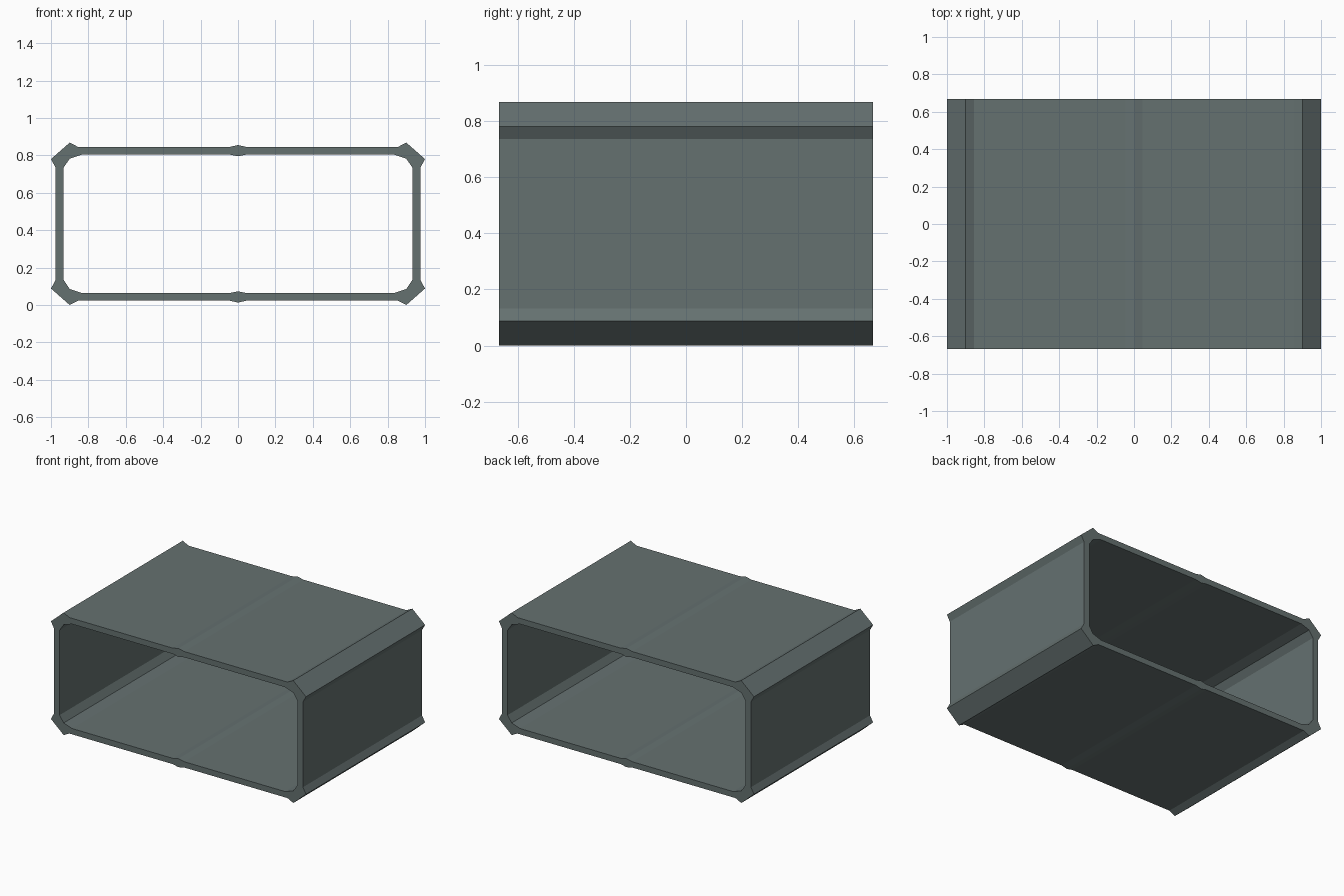
import bpy
import bmesh

if "Cube" in bpy.data.objects:
    bpy.data.objects.remove(bpy.data.objects["Cube"])

HALF_DEPTH = 0.667
MID_Z = 0.434

mat = bpy.data.materials.new("dark grey")
mat.diffuse_color = (0.13, 0.165, 0.163, 1)
mat.use_nodes = True
mat.node_tree.nodes["Principled BSDF"].inputs["Base Color"].default_value = mat.diffuse_color

# Quarter profile as (outer, inner) pairs, relative to the centre of the opening:
# top middle rib -> top panel -> chamfered corner -> side panel
QUARTER = [
    ((0.0, 0.421), (0.0, 0.361)),
    ((0.045, 0.411), (0.045, 0.370)),
    ((0.855, 0.411), (0.835, 0.370)),
    ((0.90, 0.434), (0.90, 0.348)),
    ((1.0, 0.346), (0.932, 0.301)),
    ((0.976, 0.302), (0.932, 0.301)),
]


def full_loop(side):
    """Mirror the quarter profile into a closed ring."""
    q = [pair[side] for pair in QUARTER]
    right = q + [(x, -z) for x, z in reversed(q)]
    return right + [(-x, z) for x, z in reversed(right[1:-1])]


outer, inner = full_loop(0), full_loop(1)
n = len(outer)

# Open box-section duct: outer and inner rings at both ends
bm = bmesh.new()
rings = {}
for end in (-1, 1):
    for name, pts in (("outer", outer), ("inner", inner)):
        rings[name, end] = [bm.verts.new((x, end * HALF_DEPTH, z + MID_Z)) for x, z in pts]


def bridge(a, b):
    for i in range(n):
        j = (i + 1) % n
        bm.faces.new((a[i], a[j], b[j], b[i]))


bridge(rings["outer", -1], rings["outer", 1])    # outer skin
bridge(rings["outer", 1], rings["inner", 1])     # back rim
bridge(rings["inner", 1], rings["inner", -1])    # inner skin
bridge(rings["inner", -1], rings["outer", -1])   # front rim
bmesh.ops.remove_doubles(bm, verts=bm.verts, dist=0.0005)
bmesh.ops.recalc_face_normals(bm, faces=bm.faces)

mesh = bpy.data.meshes.new("duct_frame")
bm.to_mesh(mesh)
bm.free()
mesh.materials.append(mat)
bpy.context.collection.objects.link(bpy.data.objects.new("duct_frame", mesh))
